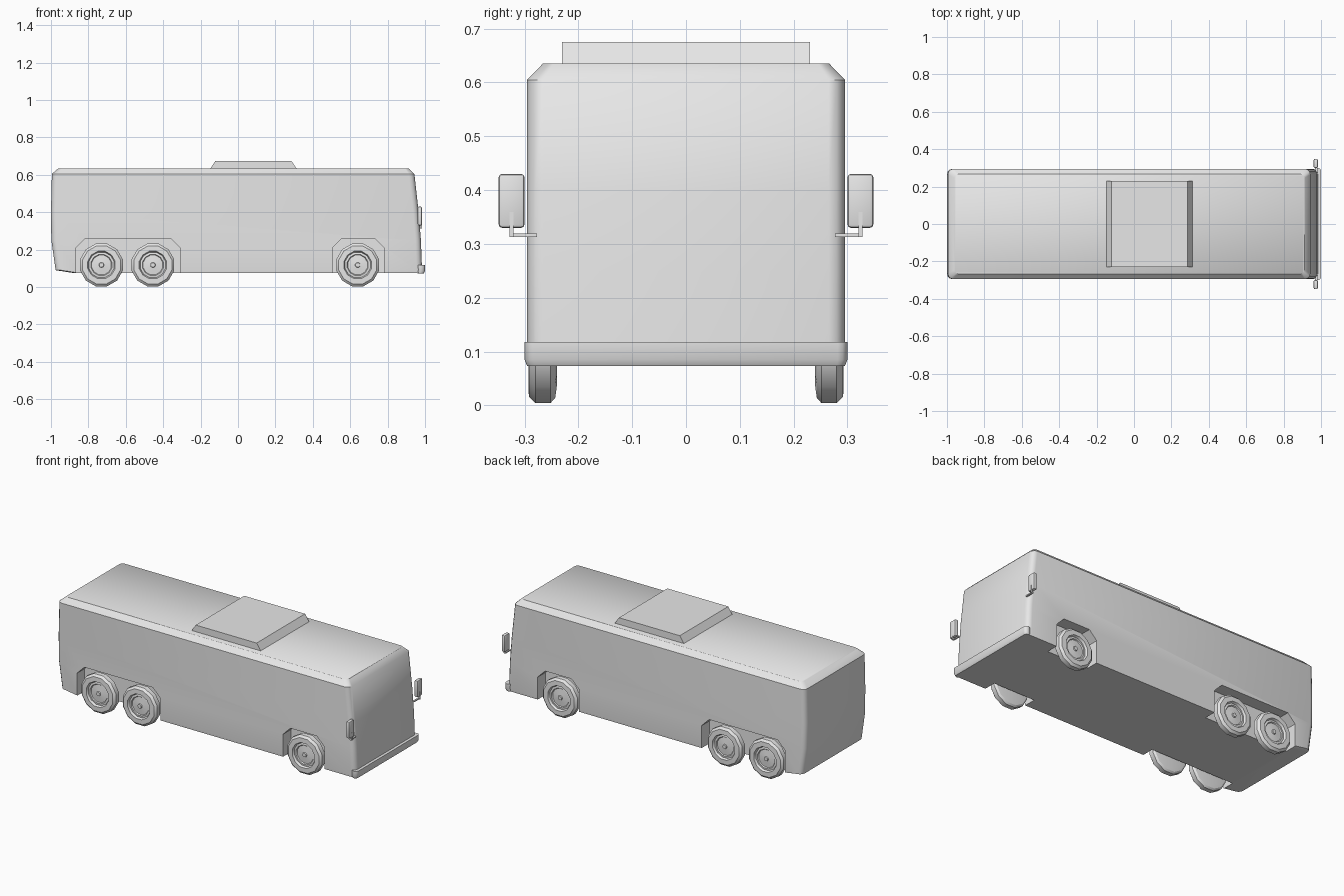
import bpy, bmesh, math
from mathutils import Matrix, Vector

if "Cube" in bpy.data.objects:
    bpy.data.objects.remove(bpy.data.objects["Cube"], do_unlink=True)

grey = bpy.data.materials.new("plain_grey")
grey.use_nodes = True
grey.diffuse_color = (0.8, 0.8, 0.8, 1)
grey.node_tree.nodes["Principled BSDF"].inputs["Base Color"].default_value = (0.8, 0.8, 0.8, 1)


def finish(name, bm, angle=35, smooth=True):
    bmesh.ops.recalc_face_normals(bm, faces=bm.faces[:])
    mesh = bpy.data.meshes.new(name)
    bm.to_mesh(mesh)
    bm.free()
    mesh.materials.append(grey)
    obj = bpy.data.objects.new(name, mesh)
    bpy.context.collection.objects.link(obj)
    if smooth:
        shade(obj, angle)
    return obj


def shade(obj, angle):
    bpy.ops.object.select_all(action="DESELECT")
    obj.select_set(True)
    bpy.context.view_layer.objects.active = obj
    bpy.ops.object.shade_smooth_by_angle(angle=math.radians(angle))


def rounded_ring(back, front, half, radius, z, steps=3):
    """Horizontal rectangle with rounded corners."""
    points = []
    corners = [(front - radius, half - radius), (back + radius, half - radius),
               (back + radius, radius - half), (front - radius, radius - half)]
    for i, (x, y) in enumerate(corners):
        for s in range(steps + 1):
            a = math.pi / 2 * (i + s / steps)
            points.append(Vector((x + radius * math.cos(a), y + radius * math.sin(a), z)))
    return points


def loft(rings):
    bm = bmesh.new()
    rows = [[bm.verts.new(p) for p in ring] for ring in rings]
    n = len(rows[0])
    for a, b in zip(rows, rows[1:]):
        for i in range(n):
            j = (i + 1) % n
            bm.faces.new((a[i], a[j], b[j], b[i]))
    bm.faces.new(rows[0][::-1])
    bm.faces.new(rows[-1])
    return bm


def box(name, centre, size, bevel=0.0):
    bm = bmesh.new()
    bmesh.ops.create_cube(bm, size=1)
    bmesh.ops.scale(bm, vec=size, verts=bm.verts[:])
    bmesh.ops.translate(bm, vec=centre, verts=bm.verts[:])
    if bevel:
        bmesh.ops.bevel(bm, geom=bm.edges[:], offset=bevel, segments=2, affect="EDGES", profile=0.5)
    return finish(name, bm, smooth=bevel > 0)


# Body shell: back x, front x, half width, corner radius, height
levels = [(-0.88, 0.985, 0.293, 0.03, 0.075),
          (-0.975, 0.984, 0.295, 0.03, 0.09),
          (-0.998, 0.978, 0.295, 0.03, 0.25),
          (-1.0, 0.966, 0.295, 0.03, 0.4),
          (-0.995, 0.943, 0.295, 0.03, 0.605),
          (-0.96, 0.912, 0.266, 0.02, 0.635)]
body = finish("body", loft([rounded_ring(*l) for l in levels]), smooth=False)

# Wheel arches cut into the sides
cutters = []
for side in (-1, 1):
    for x0, x1 in ((-0.865, -0.31), (0.505, 0.78)):
        outline = [(x0, 0), (x1, 0), (x1, 0.21), (x1 - 0.05, 0.26), (x0 + 0.05, 0.26), (x0, 0.21)]
        rings = [[Vector((x, side * y, z)) for x, z in outline] for y in (0.22, 0.4)]
        cutter = finish("arch_cutter", loft(rings), smooth=False)
        cutter.hide_render = True
        cutters.append(cutter)
        cut = body.modifiers.new("arch", "BOOLEAN")
        cut.operation = "DIFFERENCE"
        cut.solver = "EXACT"
        cut.object = cutter
bpy.context.view_layer.update()
carved = bpy.data.meshes.new_from_object(body.evaluated_get(bpy.context.evaluated_depsgraph_get()))
body.modifiers.clear()
body.data = carved
for cutter in cutters:
    bpy.data.objects.remove(cutter, do_unlink=True)
shade(body, 40)

# Front bumper
bumper = [(0.96, 0.993, 0.295, 0.015, 0.073), (0.96, 1.0, 0.3, 0.018, 0.085),
          (0.96, 1.0, 0.3, 0.018, 0.118)]
finish("front_bumper", loft([rounded_ring(*l) for l in bumper]))

# Roof unit with sloping ends
roof = [[Vector((x, y, z)) for x, y in ((a, -0.23), (b, -0.23), (b, 0.23), (a, 0.23))]
        for a, b, z in ((-0.15, 0.315, 0.63), (-0.12, 0.285, 0.675))]
finish("roof_unit", loft(roof), smooth=False)

# Wheels: radius and distance from the centre line, lathed
wheel_profile = [(0.085, 0.24), (0.108, 0.243), (0.118, 0.252), (0.118, 0.28), (0.105, 0.292),
                 (0.076, 0.293), (0.07, 0.28), (0.058, 0.282), (0.054, 0.276), (0.014, 0.28),
                 (0.012, 0.286)]


def wheel(name, x, side):
    rings = []
    for r, y in wheel_profile:
        angles = [math.tau * (i + 0.5) / 12 for i in range(12)]
        rings.append([Vector((x + r * math.cos(a), side * y, 0.118 + r * math.sin(a))) for a in angles])
    finish(name, loft(rings), angle=32)


for label, side in (("left", 1), ("right", -1)):
    for place, x in (("rear", -0.73), ("middle", -0.455), ("front", 0.64)):
        wheel(f"{place}_wheel_{label}", x, side)
    # Mirror head on a bent arm
    box(f"mirror_{label}", (0.972, side * 0.324, 0.38), (0.022, 0.048, 0.1), 0.006)
    box(f"mirror_arm_{label}", (0.975, side * 0.302, 0.316), (0.01, 0.05, 0.007))
    box(f"mirror_stem_{label}", (0.981, side * 0.324, 0.336), (0.008, 0.007, 0.046))
